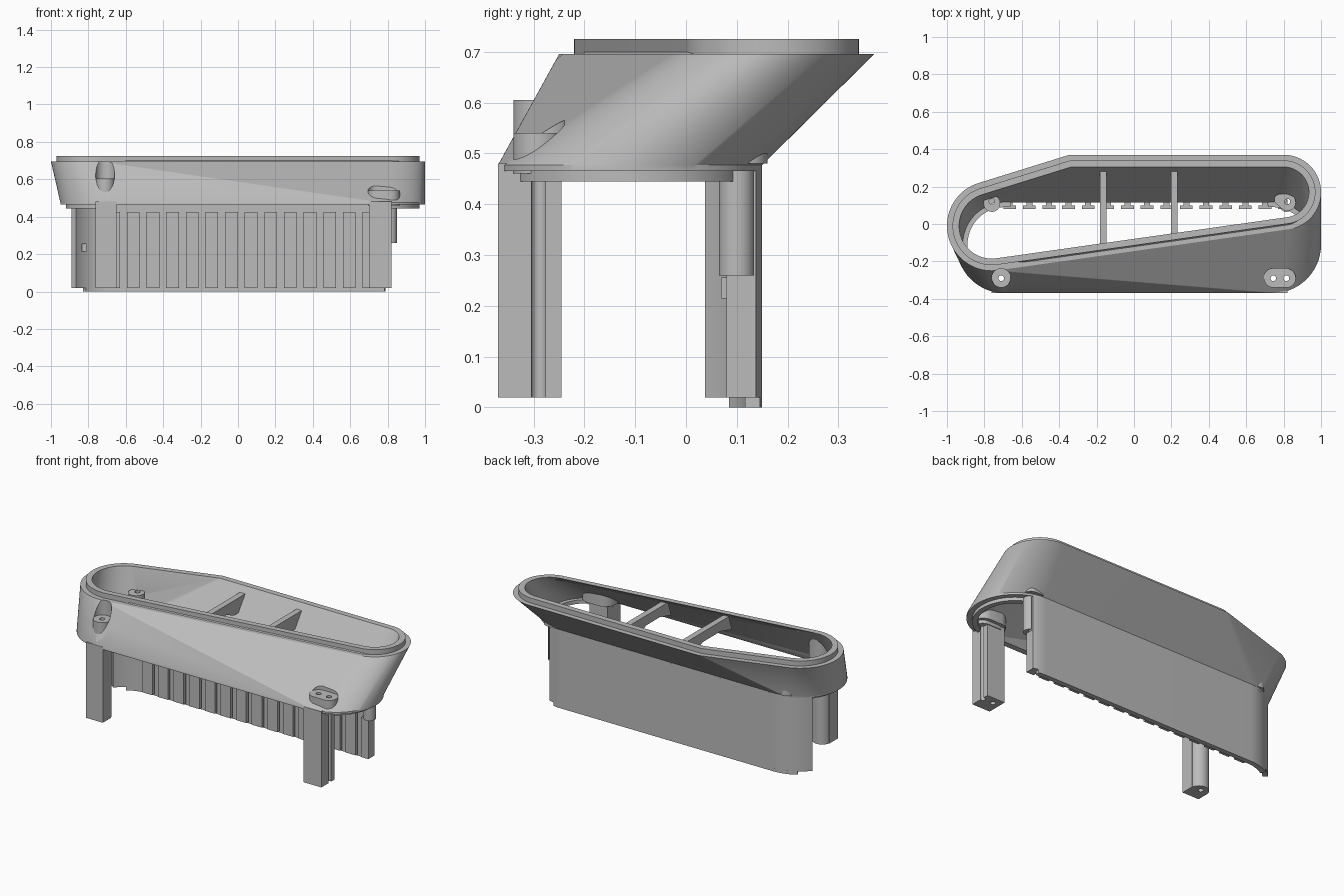
import bpy, bmesh
from math import cos, sin, pi, radians

if "Cube" in bpy.data.objects:
    bpy.data.objects.remove(bpy.data.objects["Cube"])

grey = bpy.data.materials.new("plain_grey")
grey.use_nodes = True
grey.diffuse_color = (0.5, 0.5, 0.5, 1)
grey.node_tree.nodes["Principled BSDF"].inputs["Base Color"].default_value = (0.5, 0.5, 0.5, 1)

# Outlines are hulls of circles (x, y, radius)
UPPER = [(-0.76, -0.01, 0.24), (0.8, 0.17, 0.2), (-0.33, 0.27, 0.1)]
LOWER = [(-0.69, -0.11, 0.26), (0.74, -0.11, 0.26)]
STEPS = 180


def outline(circles, z, inset=0.0, steps=STEPS):
    ring = []
    for i in range(steps):
        a = 2 * pi * (i + 0.5) / steps
        nx, ny = cos(a), sin(a)
        cx, cy, r = max(circles, key=lambda c: c[0] * nx + c[1] * ny + c[2])
        ring.append((cx + (r - inset) * nx, cy + (r - inset) * ny, z))
    return ring


def loft(name, rings, closed=False):
    """Skin rings; closed joins last to first, otherwise ends are capped."""
    bm = bmesh.new()
    loops = [[bm.verts.new(p) for p in ring] for ring in rings]
    pairs = list(zip(loops, loops[1:]))
    if closed:
        pairs.append((loops[-1], loops[0]))
    else:
        bm.faces.new(loops[0][::-1])
        bm.faces.new(loops[-1])
    n = len(loops[0])
    for lo, hi in pairs:
        for i in range(n):
            j = (i + 1) % n
            bm.faces.new((lo[i], lo[j], hi[j], hi[i]))
    bmesh.ops.remove_doubles(bm, verts=bm.verts, dist=0.00001)
    bmesh.ops.recalc_face_normals(bm, faces=bm.faces)
    mesh = bpy.data.meshes.new(name)
    bm.to_mesh(mesh)
    bm.free()
    obj = bpy.data.objects.new(name, mesh)
    bpy.context.collection.objects.link(obj)
    mesh.materials.append(grey)
    return obj


def prism(name, pts, z0, z1):
    return loft(name, [[(x, y, z) for x, y in pts] for z in (z0, z1)])


def box(name, x0, x1, y0, y1, z0, z1):
    return prism(name, [(x0, y0), (x1, y0), (x1, y1), (x0, y1)], z0, z1)


def pill(name, circles, z0, z1, grow=0.0, steps=40):
    return loft(name, [outline(circles, z, -grow, steps) for z in (z0, z1)])


def cut(obj, cutter, op='DIFFERENCE'):
    mod = obj.modifiers.new("cut", 'BOOLEAN')
    mod.operation, mod.object, mod.solver = op, cutter, 'EXACT'
    bpy.context.view_layer.objects.active = obj
    bpy.ops.object.modifier_apply(modifier=mod.name)


parts, helpers = [], []

# Sloping collar with raised lip and open middle
collar = loft("collar", [
    outline(LOWER, 0.465), outline(LOWER, 0.477), outline(UPPER, 0.695),
    outline(UPPER, 0.695, 0.03), outline(UPPER, 0.725, 0.03),
    outline(UPPER, 0.725, 0.065), outline(LOWER, 0.465, 0.035)], closed=True)
solid = loft("collar_solid", [outline(LOWER, 0.477), outline(UPPER, 0.695)])
helpers.append(solid)
parts.append(collar)

# Under-rim kept only at the two ends
rim = loft("end_rim", [
    outline(LOWER, 0.445, 0.03), outline(LOWER, 0.468, 0.03),
    outline(LOWER, 0.468, 0.06), outline(LOWER, 0.445, 0.06)], closed=True)
gap = box("rim_gap", -0.66, 0.72, -0.5, 0.5, 0.4, 0.6)
helpers.append(gap)
cut(rim, gap)
parts.append(rim)

# Front screw pockets: lining, recess and raised boss
left_boss = [(-0.71, -0.29, 0.05)]
right_boss = [(0.745, -0.29, 0.05), (0.815, -0.29, 0.05)]
for side, shape, top in (("left", left_boss, 0.605), ("right", right_boss, 0.54)):
    lining = pill(side + "_pocket_lining", shape, 0.48, 0.69, 0.02)
    cut(lining, solid, 'INTERSECT')
    recess = pill(side + "_pocket_recess", shape, top, 0.9, 0.001)
    cut(collar, recess)
    cut(lining, recess)
    helpers.append(recess)
    parts += [lining, pill(side + "_front_boss", shape, 0.46, top)]

# Front posts
parts += [
    box("left_front_post", -0.762, -0.65, -0.37, -0.29, 0.02, 0.48),
    pill("left_front_post_tube", [(-0.706, -0.3, 0.055)], 0.02, 0.48),
    box("right_front_post", 0.70, 0.82, -0.37, -0.245, 0.02, 0.48)]

# Back bosses
parts += [
    pill("left_back_boss", [(-0.76, 0.11, 0.045)], 0.48, 0.6),
    pill("right_back_boss", [(0.82, 0.115, 0.045), (0.78, 0.13, 0.03)], 0.48, 0.54),
    pill("right_back_tube", [(0.815, 0.1, 0.035)], 0.26, 0.5),
    box("right_back_strip", 0.77, 0.82, 0.08, 0.13, 0.02, 0.26)]


# Back wall following the lower outline
def wall(name, a0, a1, z0, z1):
    pts = []
    for r, order in ((0.26, 1), (0.23, -1)):
        side = []
        for (cx, cy, _), s, e in ((LOWER[0], a0, 90), (LOWER[1], 90, a1)):
            for k in range(11):
                a = radians(s + (e - s) * k / 10)
                side.append((cx + r * cos(a), cy + r * sin(a)))
        pts += side[::order]
    return prism(name, pts, z0, z1)


back_wall = wall("back_wall", 140, 72, 0.02, 0.47)
dimple = box("wall_dimple", -0.85, -0.81, 0.07, 0.095, 0.215, 0.255)
helpers.append(dimple)
cut(back_wall, dimple)
parts += [back_wall, wall("back_wall_foot", 122, 79, 0.0, 0.02)]

# T-shaped ribs on the inside of the back wall
for i in range(14):
    x = -0.665 + i * 0.105
    h, s = 0.034, 0.016
    parts.append(prism("wall_rib", [
        (x - h, 0.08), (x + h, 0.08), (x + h, 0.1), (x + s, 0.1),
        (x + s, 0.125), (x - s, 0.125), (x - s, 0.1), (x - h, 0.1)], 0.02, 0.425))

# Cross braces over the opening
for x, front in ((-0.165, -0.15), (0.215, -0.11)):
    profile = [(front, 0.69), (0.32, 0.69), (0.24, 0.6), (0.17, 0.6),
               (0.1, 0.63), (front + 0.08, 0.63), (front - 0.03, 0.6)]
    parts.append(loft("cross_brace", [
        [(x + d, y, z) for y, z in profile] for d in (-0.018, 0.018)]))

# Screw holes through bosses, posts and lip
lip_holes = [(-0.52, 0.275), (0.49, 0.338), (-0.45, -0.183), (0.495, -0.09)]
boss_holes = [(-0.71, -0.29), (0.745, -0.29), (0.815, -0.29), (-0.76, 0.12), (0.82, 0.12)]
for holes, z0, targets in (
        (lip_holes, 0.4, ("collar",)),
        (boss_holes, -0.1, ("collar", "boss", "post", "tube", "lining", "rim"))):
    for x, y in holes:
        drill = pill("screw_drill", [(x, y, 0.015)], z0, 0.9, 0, 20)
        helpers.append(drill)
        for part in parts:
            near = any(abs(v.co.x - x) < 0.13 and abs(v.co.y - y) < 0.13
                       for v in part.data.vertices)
            if near and any(t in part.name for t in targets):
                cut(part, drill)

for h in helpers:
    bpy.data.objects.remove(h)

# Smooth curves, sharp edges
bpy.ops.object.select_all(action='DESELECT')
for part in parts:
    part.select_set(True)
bpy.context.view_layer.objects.active = collar
bpy.ops.object.shade_smooth_by_angle(angle=radians(30))
